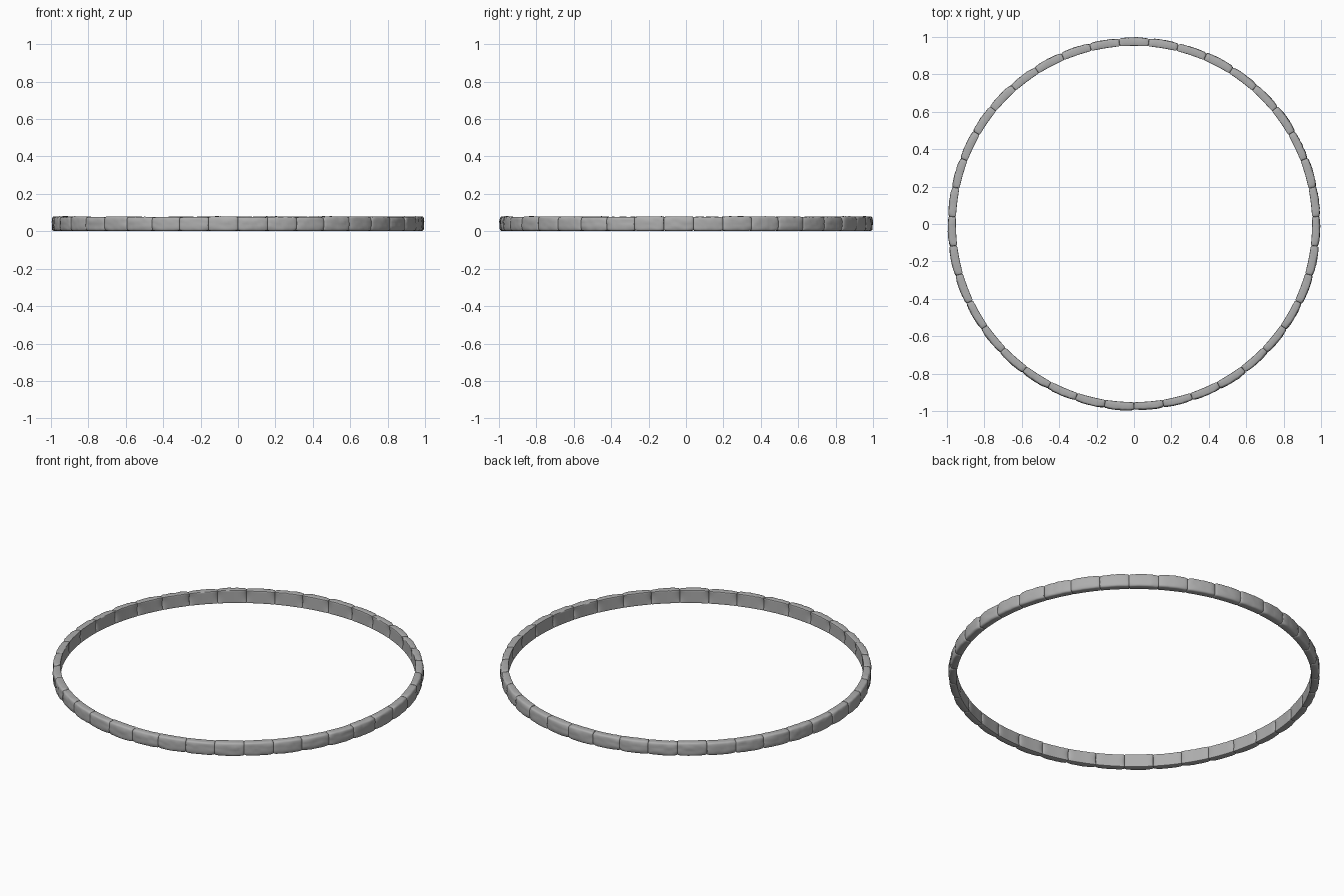
import bpy, bmesh, math, random
from mathutils import Vector, noise

cube = bpy.data.objects.get("Cube")
if cube:
    bpy.data.objects.remove(cube, do_unlink=True)

random.seed(4)
COUNT = 39
STEP = math.tau / COUNT
INNER, OUTER, HEIGHT = 0.952, 0.997, 0.076

stone = bpy.data.materials.new("grey stone")
stone.use_nodes = True
grey = (0.42, 0.42, 0.42, 1)
stone.diffuse_color = grey
bsdf = stone.node_tree.nodes["Principled BSDF"]
bsdf.inputs["Base Color"].default_value = grey
bsdf.inputs["Roughness"].default_value = 0.9


def slice_block(bm, axis, positions):
    """Cut the block across one axis so it can bend and wear."""
    for p in positions:
        normal, point = Vector((0, 0, 0)), Vector((0, 0, 0))
        normal[axis], point[axis] = 1, p
        geom = bm.verts[:] + bm.edges[:] + bm.faces[:]
        bmesh.ops.bisect_plane(bm, geom=geom, dist=1e-5, plane_co=point, plane_no=normal)


def make_stone(index):
    angle = -math.pi / 2 + (index + 0.5) * STEP
    length, depth = STEP * OUTER, OUTER - INNER
    rise = random.uniform(-0.002, 0.002)
    push = random.uniform(-0.003, 0.001)

    # rounded block: x along the ring, y outwards, z up
    bm = bmesh.new()
    bmesh.ops.create_cube(bm, size=1)
    bmesh.ops.scale(bm, vec=(length, depth, HEIGHT), verts=bm.verts)
    bmesh.ops.bevel(bm, geom=bm.edges[:], offset=0.005, segments=2,
                    profile=0.5, affect='EDGES')
    slice_block(bm, 0, [length * k / 10 for k in range(-4, 5)])
    slice_block(bm, 2, [HEIGHT * k / 8 for k in range(-3, 4)])
    slice_block(bm, 1, [0])

    for v in bm.verts:
        t, s, h = 2 * v.co.x / length, v.co.y / depth + 0.5, 2 * v.co.z / HEIGHT
        seed = v.co * 45 + Vector((index * 7.3, 0, 0))
        wear = noise.noise(seed) * 0.003
        # worn outer face, and inner face hollowed beside the joints
        radius = INNER + s * depth
        radius += s * (push + wear - 0.007 * abs(h) ** 5 - 0.005 * t ** 4)
        radius += (1 - s) * 0.008 * t ** 6 * (1 - h * h)
        z = v.co.z + HEIGHT / 2 + 0.002
        if h > 0:
            z += h * (rise + wear * 0.7 - 0.004 * s * t ** 6)
        else:
            z -= h * 0.003 * s * t ** 6
        a = angle - v.co.x / OUTER
        v.co = (min(radius, 1) * math.cos(a), min(radius, 1) * math.sin(a), max(z, 0))

    bmesh.ops.recalc_face_normals(bm, faces=bm.faces)
    mesh = bpy.data.meshes.new(f"ring_stone_{index + 1}")
    bm.to_mesh(mesh)
    bm.free()
    mesh.materials.append(stone)
    obj = bpy.data.objects.new(mesh.name, mesh)
    bpy.context.collection.objects.link(obj)
    return obj


stones = [make_stone(i) for i in range(COUNT)]

# smooth worn faces with crisp edges
bpy.ops.object.select_all(action='DESELECT')
for obj in stones:
    obj.select_set(True)
bpy.context.view_layer.objects.active = stones[0]
bpy.ops.object.shade_smooth_by_angle(angle=math.radians(40))
